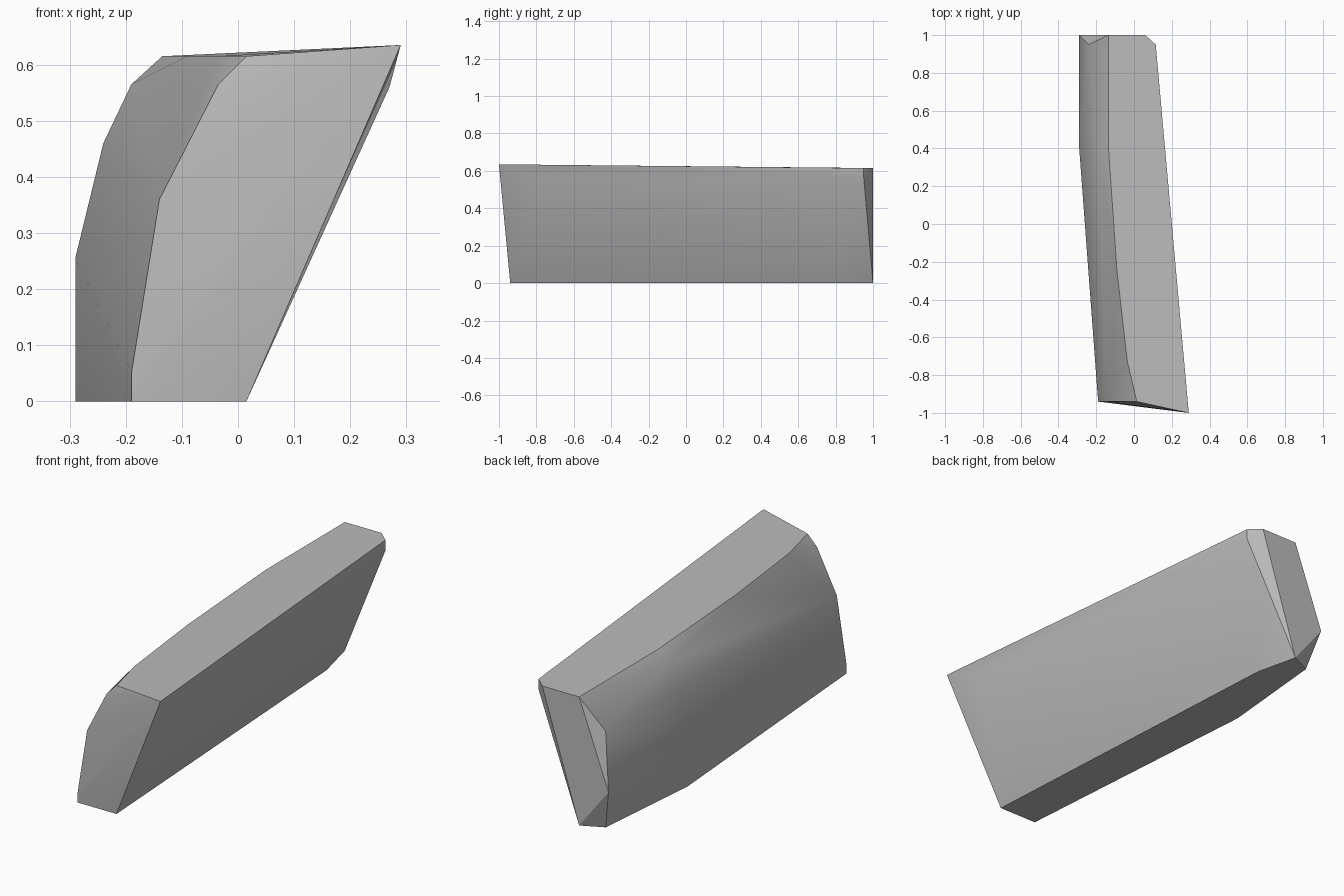
import bpy
import bmesh
import math

# Remove the default cube
cube = bpy.data.objects.get("Cube")
if cube:
    bpy.data.objects.remove(cube, do_unlink=True)


def make_material(name, level):
    material = bpy.data.materials.new(name)
    material.use_nodes = True
    colour = (level, level, level, 1)
    material.diffuse_color = colour
    material.node_tree.nodes["Principled BSDF"].inputs["Base Color"].default_value = colour
    return material


def cross_section(y, profile):
    """Place an x-z profile at a given depth."""
    return [(x, y, z) for x, z in profile]


def level_edge(z, plan):
    """Place an x-y edge at a given height."""
    return [(x, y, z) for x, y in plan]


def stone_block(name, points, material, crease):
    """Wrap a smooth-shaded faceted block around its guide points."""
    bm = bmesh.new()
    for point in points:
        bm.verts.new(point)
    hull = bmesh.ops.convex_hull(bm, input=bm.verts[:])
    loose = {v for v in hull["geom_interior"] + hull["geom_unused"]
             if isinstance(v, bmesh.types.BMVert)}
    bmesh.ops.delete(bm, geom=list(loose), context="VERTS")
    bmesh.ops.dissolve_limit(bm, angle_limit=math.radians(1),
                             verts=bm.verts[:], edges=bm.edges[:])
    bmesh.ops.recalc_face_normals(bm, faces=bm.faces[:])
    mesh = bpy.data.meshes.new(name)
    bm.to_mesh(mesh)
    bm.free()
    mesh.materials.append(material)
    block = bpy.data.objects.new(name, mesh)
    bpy.context.collection.objects.link(block)
    bpy.ops.object.select_all(action="DESELECT")
    block.select_set(True)
    bpy.context.view_layer.objects.active = block
    bpy.ops.object.shade_smooth_by_angle(angle=math.radians(crease))
    return block


top, shoulder = 0.615, 0.565

# Slanted front end with its overhanging upper tip
front_end = cross_section(-0.94, [
    (-0.19, 0), (-0.19, 0.05), (-0.14, 0.36), (-0.035, shoulder),
    (0.015, top), (0.015, 0)])
front_tip = [(0.29, -1, 0.635), (0.27, -0.8, 0.56)]

# Rounded shoulder where the right side bends
side_bend = cross_section(0.4, [
    (-0.29, 0), (-0.29, 0.255), (-0.24, 0.46), (-0.19, shoulder), (-0.135, top)])

# Flat back end and its chipped corners
back_end = cross_section(1, [(-0.135, top), (0.06, top), (-0.29, 0.2), (-0.135, 0)])
back_chips = cross_section(0.95, [
    (-0.24, 0.46), (-0.24, 0.41), (-0.24, 0), (0.115, top), (0.115, shoulder)])

# Curved top edge and the bend in the base
top_edge = level_edge(top, [(-0.09, -0.25), (-0.035, -0.73)])
base_bend = level_edge(0, [(-0.085, 0.79)])

stone = make_material("stone grey", 0.5)
stone_block("rock_slab",
            front_end + front_tip + side_bend + back_end
            + back_chips + top_edge + base_bend,
            stone, crease=30)
